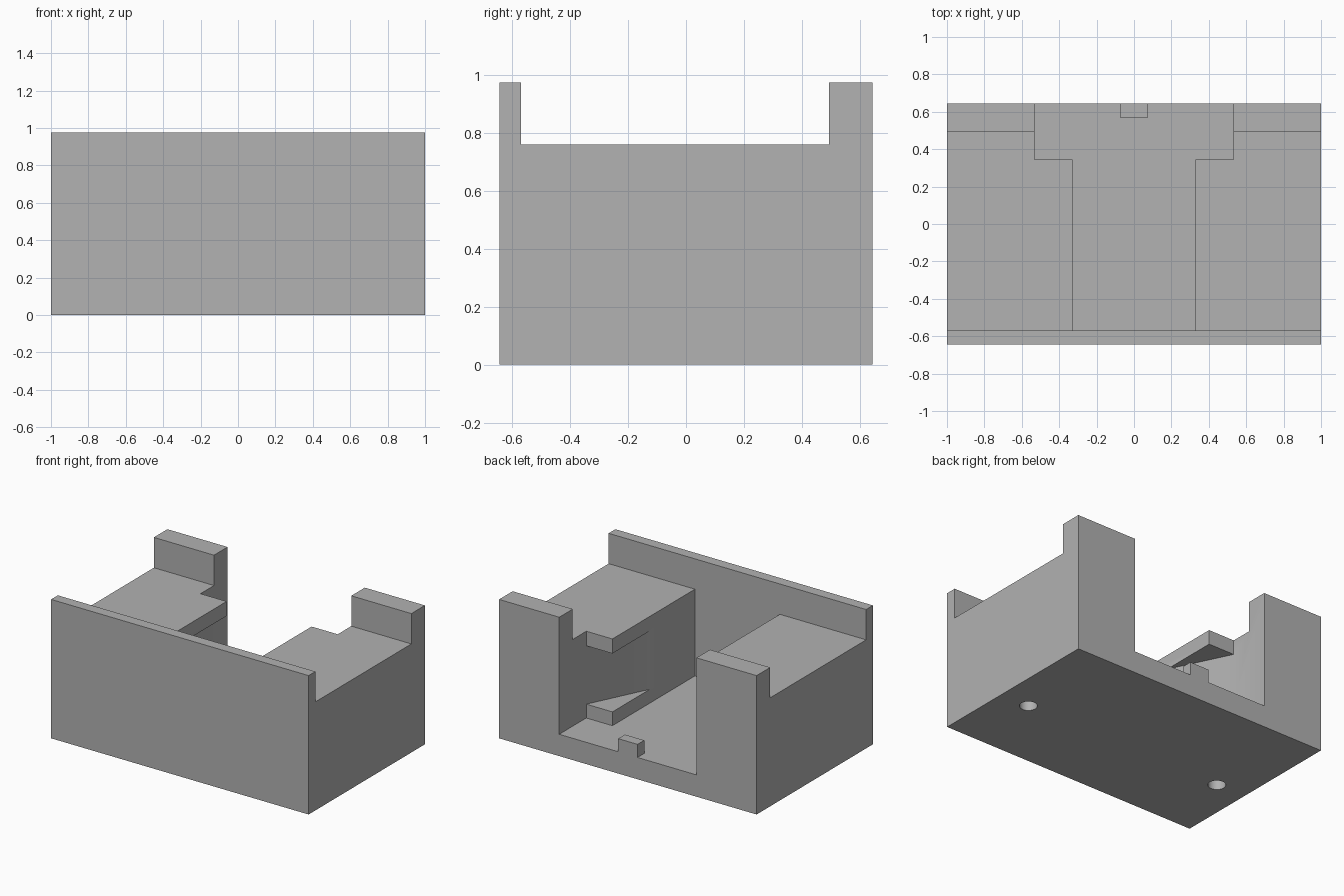
import bpy
import bmesh
import math

old = bpy.data.objects.get("Cube")
if old:
    bpy.data.objects.remove(old, do_unlink=True)

W, D, H = 1.0, 0.645, 0.975           # half width, half depth, height
FLOOR, DECK = 0.153, 0.762            # channel floor and side block tops
WALL, POST = -0.57, 0.495             # inner faces of front wall and rear posts
NARROW, WIDE, STEP = 0.33, 0.533, 0.345
OVER = 1.2                            # cutters reach past the body


def prism(name, outline, z0, z1):
    """Extrude a plan outline from z0 to z1."""
    bm = bmesh.new()
    face = bm.faces.new([bm.verts.new((x, y, z0)) for x, y in outline])
    out = bmesh.ops.extrude_face_region(bm, geom=[face])
    verts = [v for v in out["geom"] if isinstance(v, bmesh.types.BMVert)]
    bmesh.ops.translate(bm, verts=verts, vec=(0, 0, z1 - z0))
    bmesh.ops.recalc_face_normals(bm, faces=bm.faces)
    mesh = bpy.data.meshes.new(name)
    bm.to_mesh(mesh)
    bm.free()
    ob = bpy.data.objects.new(name, mesh)
    bpy.context.collection.objects.link(ob)
    return ob


def rect(x0, x1, y0, y1):
    return [(x0, y0), (x1, y0), (x1, y1), (x0, y1)]


def disc(cx, cy, r, n=32):
    return [(cx + r * math.cos(math.tau * i / n), cy + r * math.sin(math.tau * i / n))
            for i in range(n)]


def combine(body, tool, operation):
    """Apply a boolean and discard the tool."""
    tool.hide_render = True
    mod = body.modifiers.new(tool.name, 'BOOLEAN')
    mod.operation = operation
    mod.solver = 'EXACT'
    mod.object = tool
    bpy.context.view_layer.objects.active = body
    bpy.ops.object.modifier_apply(modifier=mod.name)
    bpy.data.objects.remove(tool, do_unlink=True)


# Solid housing
body = prism("housing", rect(-W, W, -D, D), 0, H)

# Lowered deck between front wall and rear posts
combine(body, prism("deck_cut", rect(-OVER, OVER, WALL, POST), DECK, OVER), 'DIFFERENCE')

# Stepped channel, open at the back
half = [(NARROW, WALL), (NARROW, STEP), (WIDE, STEP), (WIDE, OVER)]
channel = half + [(-x, y) for x, y in reversed(half)]
combine(body, prism("channel_cut", channel, FLOOR, OVER), 'DIFFERENCE')

for s in (-1, 1):
    # Tapered side pocket between upper and lower ledges
    pocket = [(s * NARROW, -0.07), (s * WIDE, STEP), (s * 0.2, STEP), (s * 0.2, -0.07)]
    combine(body, prism("pocket_cut", pocket, 0.25, 0.66), 'DIFFERENCE')
    # Screw hole in the underside
    combine(body, prism("hole_cut", disc(s * 0.777, -0.112, 0.057), -0.1, 0.3), 'DIFFERENCE')

# Small stop at the rear edge of the floor
combine(body, prism("rear_stop", rect(-0.075, 0.075, 0.57, D), 0.08, 0.245), 'UNION')

# Plain grey finish
grey = bpy.data.materials.new("plain_grey")
grey.use_nodes = True
colour = (0.445, 0.445, 0.445, 1)
grey.diffuse_color = colour
grey.node_tree.nodes["Principled BSDF"].inputs["Base Color"].default_value = colour
body.data.materials.clear()
body.data.materials.append(grey)

bpy.ops.object.select_all(action='DESELECT')
body.select_set(True)
bpy.context.view_layer.objects.active = body
bpy.ops.object.shade_smooth_by_angle(angle=math.radians(30))
